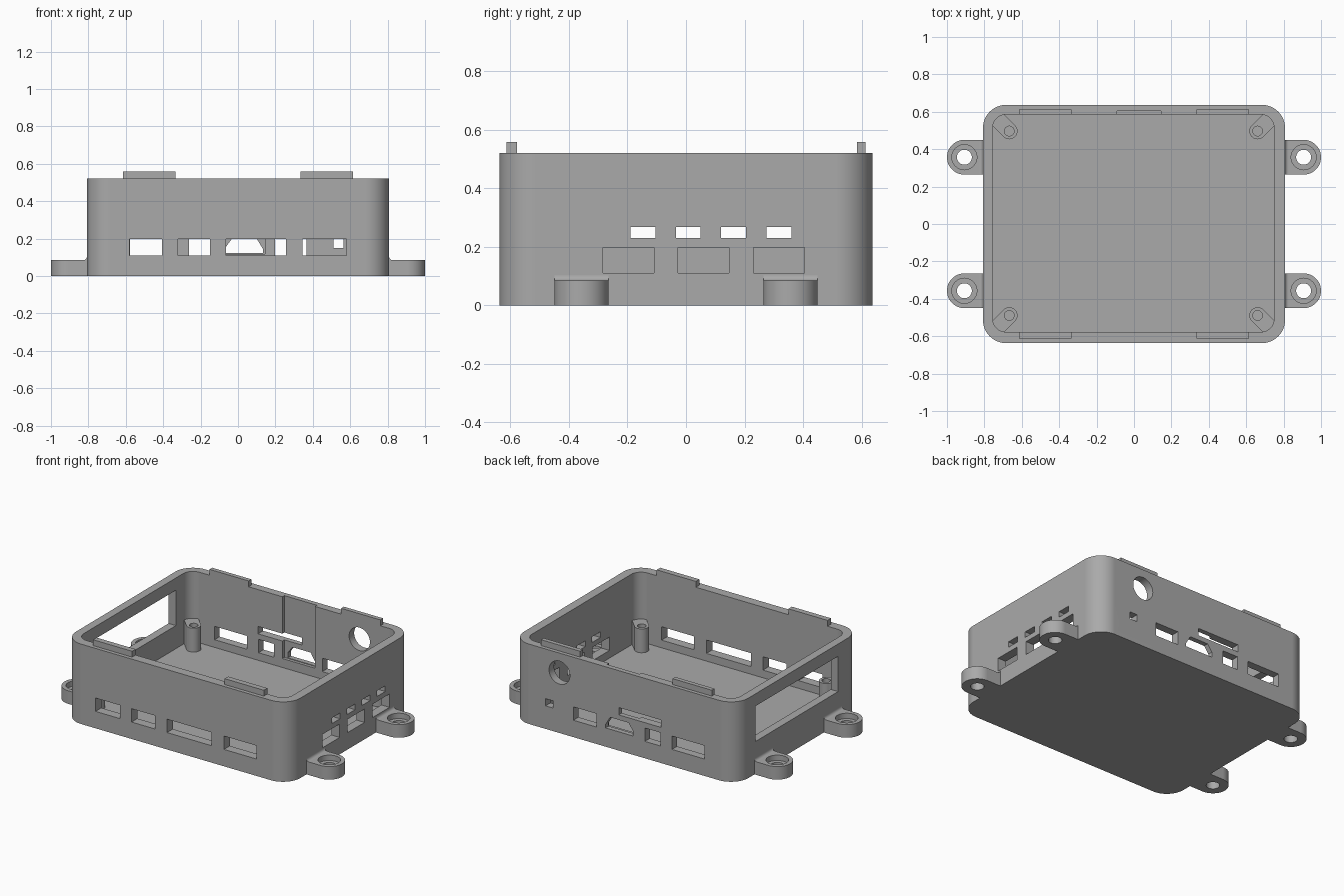
import bpy, bmesh, math
from mathutils import Vector, Matrix

cube = bpy.data.objects.get("Cube")
if cube:
    bpy.data.objects.remove(cube, do_unlink=True)

grey = bpy.data.materials.new("matte_grey")
grey.use_nodes = True
COLOR = (0.4, 0.4, 0.4, 1)
grey.diffuse_color = COLOR
grey.node_tree.nodes["Principled BSDF"].inputs["Base Color"].default_value = COLOR


def make(name, bm):
    bmesh.ops.recalc_face_normals(bm, faces=bm.faces)
    mesh = bpy.data.meshes.new(name)
    bm.to_mesh(mesh)
    bm.free()
    mesh.materials.append(grey)
    obj = bpy.data.objects.new(name, mesh)
    bpy.context.collection.objects.link(obj)
    return obj


def prism(bm, points, vec):
    """Extrude a flat outline along a vector."""
    face = bm.faces.new([bm.verts.new(p) for p in points])
    out = bmesh.ops.extrude_face_region(bm, geom=[face])
    new = [v for v in out["geom"] if isinstance(v, bmesh.types.BMVert)]
    bmesh.ops.translate(bm, verts=new, vec=Vector(vec))


def box(bm, x, y, z):
    prism(bm, [(x[0], y[0], z[0]), (x[1], y[0], z[0]), (x[1], y[1], z[0]), (x[0], y[1], z[0])],
          (0, 0, z[1] - z[0]))


def rounded(bm, cx, cy, hx, hy, r, z0, z1, n=12):
    pts = []
    for q, (sx, sy) in enumerate(((1, 1), (-1, 1), (-1, -1), (1, -1))):
        for i in range(n + 1):
            a = math.pi / 2 * (q + i / n)
            pts.append((cx + sx * (hx - r) + r * math.cos(a), cy + sy * (hy - r) + r * math.sin(a), z0))
    prism(bm, pts, (0, 0, z1 - z0))


def disc(bm, x, y, r, z0, z1, n=40):
    prism(bm, [(x + r * math.cos(t * math.tau / n), y + r * math.sin(t * math.tau / n), z0)
               for t in range(n)], (0, 0, z1 - z0))


def boolean(obj, tool, kind):
    """Apply a boolean and remove the tool object."""
    mod = obj.modifiers.new("boolean", 'BOOLEAN')
    mod.operation, mod.object, mod.solver = kind, tool, 'EXACT'
    mod.use_self = True
    mesh = bpy.data.meshes.new_from_object(obj.evaluated_get(bpy.context.evaluated_depsgraph_get()))
    obj.modifiers.clear()
    obj.data = mesh
    bpy.data.objects.remove(tool, do_unlink=True)


def finish(obj):
    bpy.ops.object.select_all(action='DESELECT')
    obj.select_set(True)
    bpy.context.view_layer.objects.active = obj
    bpy.ops.object.shade_smooth_by_angle(angle=math.radians(30))
    obj.modifiers.new("even_shading", 'WEIGHTED_NORMAL').keep_sharp = True


HX, HY, TOP, FLOOR = 0.808, 0.637, 0.52, 0.06
IX, IY, CX, CY = 0.752, 0.581, -0.003, 0.004
PORT = (0.11, 0.197)

# Tray body and hollow inside
bm = bmesh.new()
rounded(bm, 0, 0, HX, HY, 0.125, 0, TOP)
body = make("case_body", bm)
bm = bmesh.new()
rounded(bm, CX, CY, IX, IY, 0.07, FLOOR, TOP + 0.1)
boolean(body, make("hollow", bm), 'DIFFERENCE')

# Recess inside the back wall
bm = bmesh.new()
box(bm, (-0.09, 0.145), (0.5, 0.605), (0.118, TOP + 0.1))
boolean(body, make("recess", bm), 'DIFFERENCE')

# Openings in all four walls
bm = bmesh.new()
for x in ((-0.58, -0.405), (-0.32, -0.15), (-0.065, 0.257), (0.345, 0.58)):
    box(bm, x, (-0.7, -0.53), PORT)
for x in ((-0.578, -0.345), (-0.262, -0.15), (0.197, 0.365)):
    box(bm, x, (0.53, 0.7), PORT)
box(bm, (0.51, 0.565), (0.53, 0.7), (0.15, 0.197))
box(bm, (-0.265, 0.038), (0.53, 0.7), (0.232, 0.28))
for y in (-0.283, -0.027, 0.23):
    box(bm, (0.7, 0.9), (y, y + 0.174), PORT)
for i in range(4):
    y = -0.19 + 0.155 * i
    box(bm, (0.7, 0.9), (y, y + 0.085), (0.23, 0.267))
box(bm, (-0.9, -0.7), (-0.41, 0.44), (0.21, 0.44))
# Tapered port and round hole at the back
prism(bm, [(-0.065, 0.53, 0.122), (0.133, 0.53, 0.122), (0.133, 0.53, 0.145),
           (0.1, 0.53, 0.2), (-0.032, 0.53, 0.2), (-0.065, 0.53, 0.155)], (0, 0.17, 0))
prism(bm, [(0.465 + 0.075 * math.cos(t * math.tau / 40), 0.53, 0.393 + 0.075 * math.sin(t * math.tau / 40))
           for t in range(40)], (0, 0.17, 0))
boolean(body, make("openings", bm), 'DIFFERENCE')
finish(body)

for sx, side in ((1, "left"), (-1, "right")):
    for sy, end in ((-1, "front"), (1, "back")):
        tag = f"{end}_{side}"

        # Corner screw post with a web into the corner
        px, py = CX + sx * 0.664, CY + sy * 0.493
        bm = bmesh.new()
        disc(bm, px, py, 0.044, FLOOR - 0.01, 0.215)
        post = make("screw_post_" + tag, bm)
        bm = bmesh.new()
        box(bm, (0, 0.125), (-0.043, 0.043), (FLOOR - 0.01, 0.2149))
        bmesh.ops.transform(bm, verts=bm.verts, matrix=Matrix.Translation((px, py, 0))
                            @ Matrix.Rotation(math.atan2(sy, sx), 4, 'Z'))
        boolean(post, make("web", bm), 'UNION')
        bm = bmesh.new()
        disc(bm, px, py, 0.026, FLOOR + 0.01, 0.3, 24)
        boolean(post, make("hole", bm), 'DIFFERENCE')
        finish(post)

        # Mounting lug with a rounded end, wall fillet and stepped hole
        lx, ly, r = sx * 0.907, sy * 0.357, 0.093
        bm = bmesh.new()
        pts = [(sx * 0.78, ly - r, 0)]
        for i in range(25):
            a = math.pi * (i / 24 - 0.5)
            pts.append((lx + sx * r * math.cos(a), ly + r * math.sin(a), 0))
        pts.append((sx * 0.78, ly + r, 0))
        prism(bm, pts, (0, 0, 0.085))
        lug = make("mounting_lug_" + tag, bm)
        bm = bmesh.new()
        disc(bm, lx, ly, 0.04, -0.1, 0.2)
        boolean(lug, make("hole", bm), 'DIFFERENCE')
        bm = bmesh.new()
        disc(bm, lx, ly, 0.067, 0.05, 0.2)
        boolean(lug, make("counterbore", bm), 'DIFFERENCE')
        finish(lug)
        bm = bmesh.new()
        arc = [(sx * (0.826 - 0.018 * math.sin(i * math.pi / 12)), ly - r,
                0.103 - 0.018 * math.cos(i * math.pi / 12)) for i in range(7)]
        prism(bm, arc + [(sx * 0.8, ly - r, 0.103), (sx * 0.8, ly - r, 0.08), (sx * 0.826, ly - r, 0.08)],
              (0, 2 * r, 0))
        finish(make("lug_fillet_" + tag, bm))

        # Lid locating tab on the rim
        bm = bmesh.new()
        inner, outer = CY + sy * IY, sy * 0.613
        x0, x1 = sorted((sx * 0.333, sx * 0.615))
        box(bm, (x0, x1), sorted((inner, outer)), (TOP - 0.01, 0.558))
        make("rim_tab_" + tag, bm)
